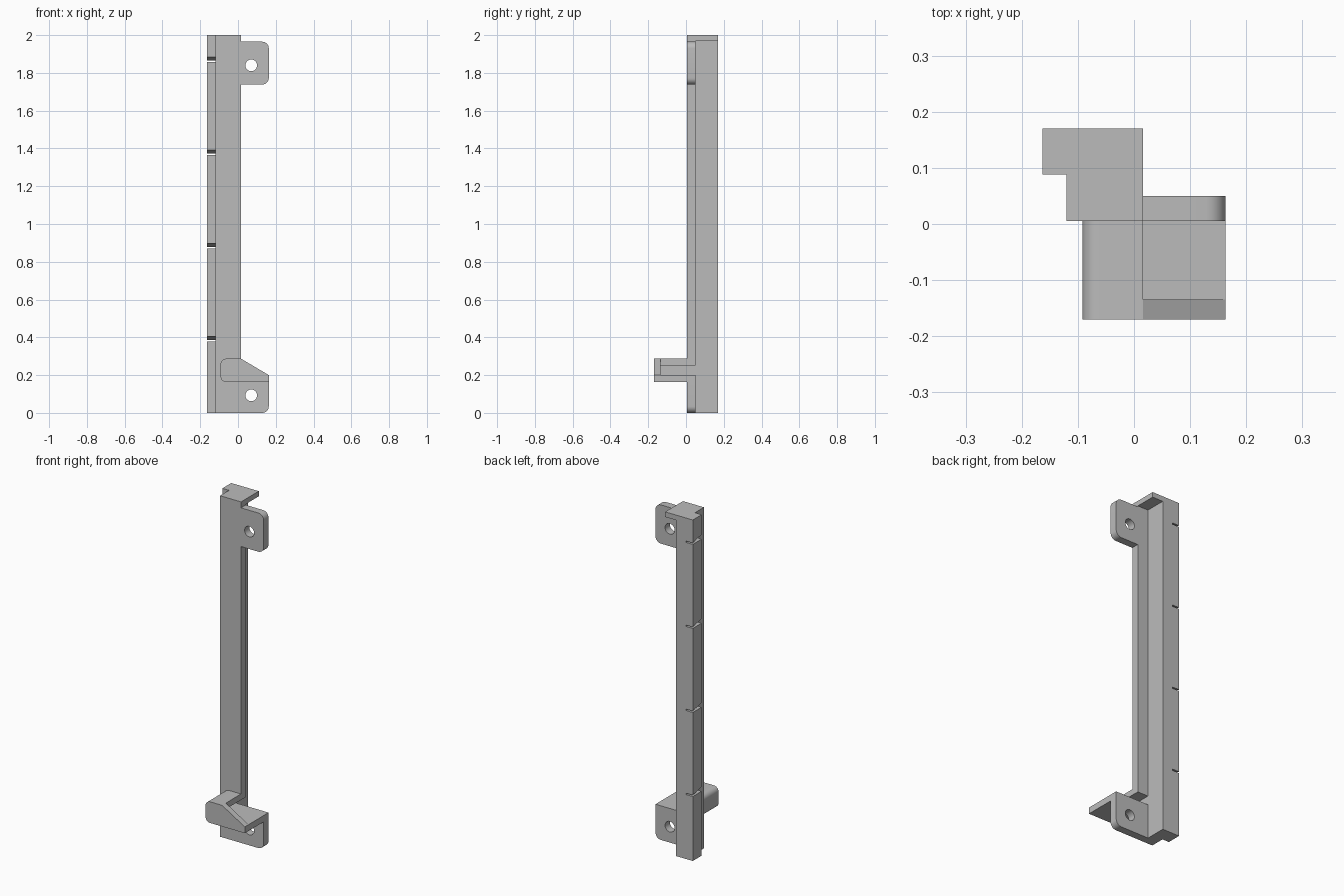
import bpy, bmesh, math
from mathutils import Vector

old = bpy.data.objects.get("Cube")
if old:
    bpy.data.objects.remove(old, do_unlink=True)

grey = bpy.data.materials.new("light grey")
grey.use_nodes = True
COLOUR = (0.5, 0.5, 0.5, 1)
grey.diffuse_color = COLOUR
grey.node_tree.nodes["Principled BSDF"].inputs["Base Color"].default_value = COLOUR

# Shared levels
FRONT, PLATE, STEP, BACK = 0.005, 0.05, 0.088, 0.17
LEFT, INNER, EDGE, RIGHT = -0.163, -0.053, 0.016, 0.163
WING = -0.12
TOP, CAP = 2.0, 1.97
FLOOR, CEILING = 0.2, 0.252


def rounded(corners, steps=8):
    """Corners are (a, b) or (a, b, radius); rounded ones become arcs."""
    out = []
    for i, c in enumerate(corners):
        p = Vector(c[:2])
        if len(c) == 2:
            out.append(p)
            continue
        u = (Vector(corners[i - 1][:2]) - p).normalized()
        v = (Vector(corners[(i + 1) % len(corners)][:2]) - p).normalized()
        r = c[2]
        for k in range(steps + 1):
            t = k / steps * math.pi / 2
            out.append(p + u * r * (1 - math.sin(t)) + v * r * (1 - math.cos(t)))
    return out


def prism(name, profile, axis, lo, hi):
    """Extrude a profile along an axis; the other two axes are in x, y, z order."""
    def place(p, h):
        co = list(p)
        co.insert("xyz".index(axis), h)
        return co
    bm = bmesh.new()
    face = bm.faces.new([bm.verts.new(place(p, lo)) for p in rounded(profile)])
    new = bmesh.ops.extrude_face_region(bm, geom=[face])["geom"]
    shift = Vector(place((0, 0), hi - lo))
    bmesh.ops.translate(bm, vec=shift, verts=[g for g in new if isinstance(g, bmesh.types.BMVert)])
    bmesh.ops.recalc_face_normals(bm, faces=bm.faces)
    mesh = bpy.data.meshes.new(name)
    bm.to_mesh(mesh)
    bm.free()
    mesh.materials.append(grey)
    ob = bpy.data.objects.new(name, mesh)
    bpy.context.collection.objects.link(ob)
    return ob


def box(name, x, y, z):
    return prism(name, [(x[0], y[0]), (x[1], y[0]), (x[1], y[1]), (x[0], y[1])], "z", *z)


def cut(ob, cutter):
    """Subtract the cutter, bake the result and drop the cutter."""
    cutter.hide_render = True
    mod = ob.modifiers.new("cut", "BOOLEAN")
    mod.operation, mod.solver, mod.object = "DIFFERENCE", "EXACT", cutter
    bpy.context.view_layer.objects.active = ob
    bpy.ops.object.modifier_apply(modifier=mod.name)
    bpy.data.objects.remove(cutter, do_unlink=True)


def passage():
    return box("passage_cutter", (INNER, 0.3), (-0.135, PLATE + 0.0005), (FLOOR, CEILING))


# Rail: stepped section running the full height, closed by a cap
rail = prism("rail", [(WING, FRONT), (EDGE, FRONT), (EDGE, PLATE), (INNER, PLATE),
                      (INNER, BACK), (LEFT, BACK), (LEFT, STEP), (WING, STEP)], "z", 0, CAP)
cut(rail, passage())

# Wedge notches, tapering towards the back of the wing
for i in range(4):
    z = 0.378 + 0.493 * i
    cut(rail, prism("notch_cutter", [(STEP - 0.01, z), (BACK + 0.01, z), (BACK + 0.01, z + 0.006),
                                     (BACK, z + 0.008), (STEP, z + 0.027), (STEP - 0.01, z + 0.029)],
                    "x", LEFT - 0.02, WING))

cap = prism("cap", [(WING, FRONT), (EDGE, FRONT), (EDGE, BACK), (LEFT, BACK),
                    (LEFT, STEP), (WING, STEP)], "z", CAP, TOP)

# Mounting tabs with screw holes
upper_tab = prism("upper_tab", [(EDGE, 1.738), (RIGHT, 1.738, 0.035), (RIGHT, 1.965, 0.035),
                                (EDGE, 1.965)], "y", FRONT, PLATE)
lower_tab = prism("lower_tab", [(EDGE, 0), (RIGHT, 0, 0.035), (RIGHT, FLOOR), (EDGE, FLOOR)],
                  "y", FRONT, PLATE)
for tab, z in ((upper_tab, 1.84), (lower_tab, 0.093)):
    circle = [(0.07 + 0.031 * math.cos(a * math.pi / 16), z + 0.031 * math.sin(a * math.pi / 16))
              for a in range(32)]
    cut(tab, prism("hole_cutter", circle, "y", -0.1, 0.1))

# Tray: hollow hook in front of the rail with a sloped front lip
tray = prism("tray", [(-0.092, 0.163, 0.03), (RIGHT, 0.163), (RIGHT, FLOOR), (EDGE, 0.287),
                      (-0.092, 0.287, 0.03)], "y", -BACK, FRONT)
cut(tray, passage())
cut(tray, box("lip_cutter", (EDGE, 0.3), (-0.135, PLATE), (FLOOR, 0.4)))

# Smooth arcs, keep the hard edges
for ob in (rail, cap, upper_tab, lower_tab, tray):
    bpy.ops.object.select_all(action="DESELECT")
    ob.select_set(True)
    bpy.context.view_layer.objects.active = ob
    bpy.ops.object.shade_smooth_by_angle(angle=math.radians(30))
